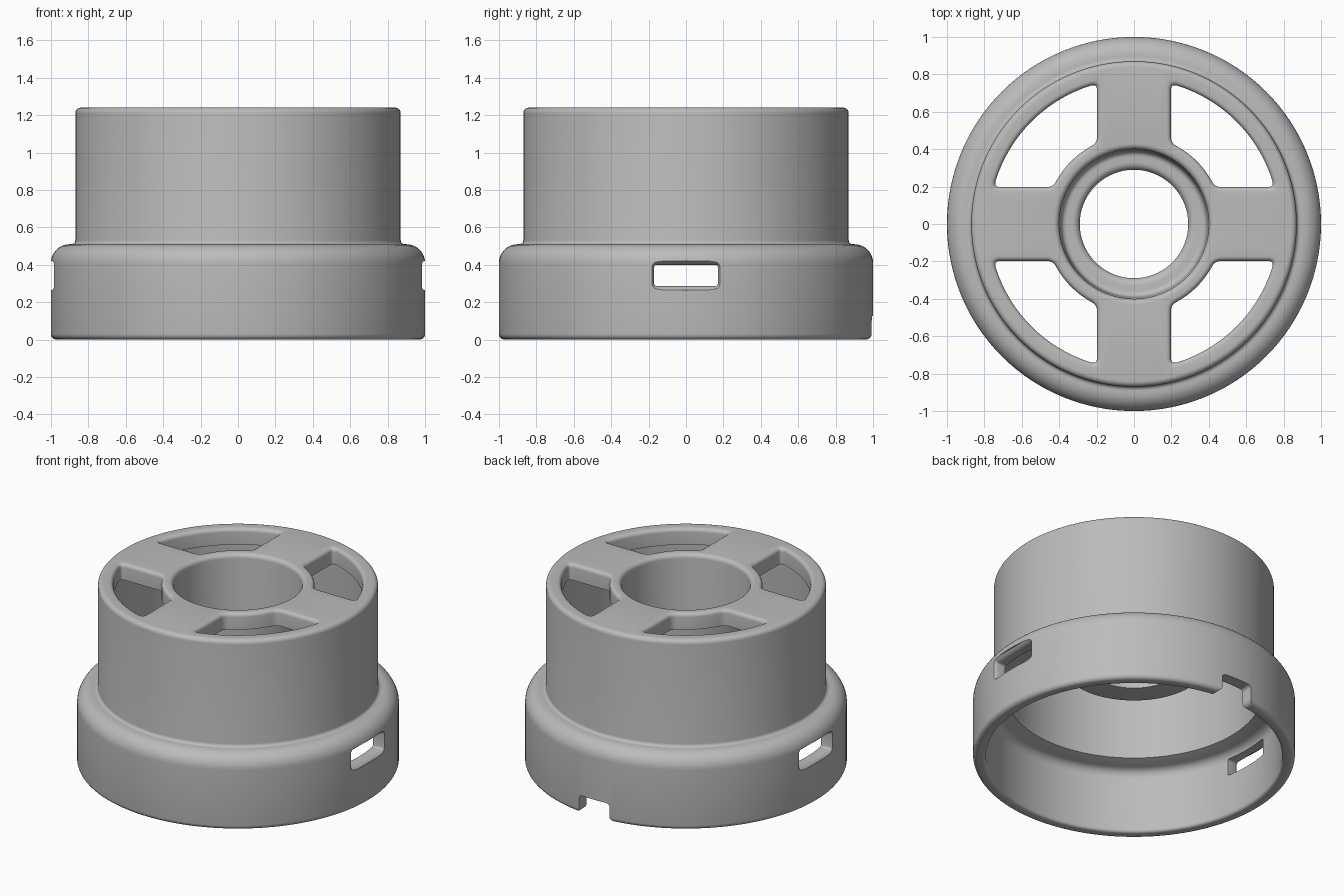
import bpy, bmesh, math
from math import sin, cos, pi

cube = bpy.data.objects.get("Cube")
if cube:
    bpy.data.objects.remove(cube, do_unlink=True)

TOP = 1.24          # overall height
FILLET = 0.025      # roundover of the window rims
SEGMENTS = 128

grey = bpy.data.materials.new("plain grey")
grey.use_nodes = True
grey.diffuse_color = (0.5, 0.5, 0.5, 1)
grey.node_tree.nodes["Principled BSDF"].inputs["Base Color"].default_value = grey.diffuse_color


def loft(name, loops, closed=False):
    """Bridge equal-length loops of points; cap both ends, or join last to first."""
    bm = bmesh.new()
    rings = [[bm.verts.new(p) for p in loop] for loop in loops]
    n = len(rings[0])
    pairs = list(zip(rings, rings[1:]))
    if closed:
        pairs.append((rings[-1], rings[0]))
    else:
        bm.faces.new(rings[0])
        bm.faces.new(rings[-1])
    for a, b in pairs:
        for i in range(n):
            j = (i + 1) % n
            bm.faces.new((a[i], a[j], b[j], b[i]))
    bmesh.ops.recalc_face_normals(bm, faces=bm.faces)
    mesh = bpy.data.meshes.new(name)
    bm.to_mesh(mesh)
    bm.free()
    mesh.materials.append(grey)
    obj = bpy.data.objects.new(name, mesh)
    bpy.context.collection.objects.link(obj)
    return obj


def arc(cx, cz, r, start, end, steps=6):
    """Points of an arc, angles in degrees."""
    return [(cx + r * cos(math.radians(start + (end - start) * i / steps)),
             cz + r * sin(math.radians(start + (end - start) * i / steps)))
            for i in range(steps + 1)]


def bezier(a, b, c, steps=6):
    """Rounded corner from a to c around b."""
    ts = [i / steps for i in range(steps + 1)]
    return [tuple((1 - t) ** 2 * p + 2 * t * (1 - t) * q + t * t * r
                  for p, q, r in zip(a, b, c)) for t in ts]


# Body: outer wall, shoulder, top plate, central tube and its lipped floor
profile = (
    arc(0.97, 0.03, 0.03, -90, 0)                 # bottom outer edge
    + arc(0.90, 0.41, 0.10, 0, 90, 10)            # shoulder
    + arc(0.89, 0.53, 0.02, 270, 180, 4)          # groove at the upper wall
    + arc(0.84, TOP - 0.03, 0.03, 0, 90)          # top outer edge
    + arc(0.43, TOP - 0.03, 0.03, 90, 180)        # rim of the central hole
    + arc(0.36, 0.785, 0.03, 0, -90)              # tube floor
    + arc(0.33, 0.715, 0.04, 90, 180)             # lip of the floor hole
    + [(0.29, 0.67)]
    + arc(0.44, 0.685, 0.015, -90, 0, 3)          # tube underside
    + [(0.455, 1.13), (0.795, 1.13), (0.795, 0.46)]
    + arc(0.86, 0.38, 0.06, 90, 0)                # inside of the shoulder
    + arc(0.94, 0.02, 0.02, 180, 270, 4)          # bottom inner edge
)
body = loft("spoked_cap", [
    [(r * cos(a), r * sin(a), z) for r, z in profile]
    for a in (2 * pi * i / SEGMENTS for i in range(SEGMENTS))], closed=True)


def window_outline(d):
    """Rounded quadrant between two spokes, grown outward by d."""
    s, ro, ri, c = 0.197 - d, 0.775 + d, 0.475 - d, 0.035 + d
    polar = lambda r, a: (r * cos(a), r * sin(a))
    ao, ai = math.asin(s / ro), math.asin(s / ri)
    xo, xi = ro * cos(ao), ri * cos(ai)
    half = bezier((xi + c, s), (xi, s), polar(ri, ai + c / ri))
    half = half[::-1] + bezier((xo - c, s), (xo, s), polar(ro, ao + c / ro))
    mirrored = [(y, x) for x, y in half[::-1]]
    a0, a1 = ao + c / ro, pi / 2 - ao - c / ro
    b0, b1 = ai + c / ri, pi / 2 - ai - c / ri
    outer = [polar(ro, a0 + (a1 - a0) * i / 16) for i in range(1, 16)]
    inner = [polar(ri, b1 + (b0 - b1) * i / 10) for i in range(1, 10)]
    return half + outer + mirrored + inner


cutters = []

# Four windows through the top plate, with rounded rims
levels = [(0, 1.05)]
levels += [(FILLET * (1 - cos(t)), TOP - FILLET + FILLET * sin(t))
           for t in (pi / 2 * i / 5 for i in range(6))]
levels += [(FILLET, TOP + 0.05)]
for k in range(4):
    cut = loft("window_cutter", [[(x, y, z) for x, y in window_outline(d)] for d, z in levels])
    cut.rotation_euler.z = k * pi / 2
    cutters.append(cut)


def slot_outline(d):
    """Rounded rectangle in y and z, grown by d."""
    w, h, c = 0.17 + d, 0.057 + d, 0.012 + d
    quarters = [(w - c, h - c, 0), (c - w, h - c, 90), (c - w, c - h, 180), (w - c, c - h, 270)]
    return [p for y, z, a in quarters for p in arc(y, z + 0.343, c, a, a + 90, 4)]


# Two side slots with flared mouths
flare = [(0, 0.85), (0, 0.96), (0.006, 0.978), (0.02, 0.992), (0.022, 1.05)]
for side in (-1, 1):
    cutters.append(loft("slot_cutter", [
        [(side * x, y, z) for y, z in slot_outline(d)] for d, x in flare]))

# Notch in the bottom edge at the back
notch = [(0.15, -0.05), (0.15, 0)] + arc(0.15, 0.035, 0.035, 270, 180, 5)[1:]
notch += arc(0.09, 0.10, 0.025, 0, 90, 5)
notch += [(-x, z) for x, z in notch[::-1]]
cutters.append(loft("notch_cutter", [[(x, y, z) for x, z in notch] for y in (0.85, 1.1)]))

# Cut the openings and shade the result
bpy.ops.object.select_all(action="DESELECT")
bpy.context.view_layer.objects.active = body
body.select_set(True)
for cut in cutters:
    cut.hide_render = True
    mod = body.modifiers.new("opening", "BOOLEAN")
    mod.operation = "DIFFERENCE"
    mod.solver = "EXACT"
    mod.object = cut
    bpy.ops.object.modifier_apply(modifier=mod.name)
    bpy.data.objects.remove(cut, do_unlink=True)
bpy.ops.object.shade_smooth_by_angle(angle=math.radians(32))
